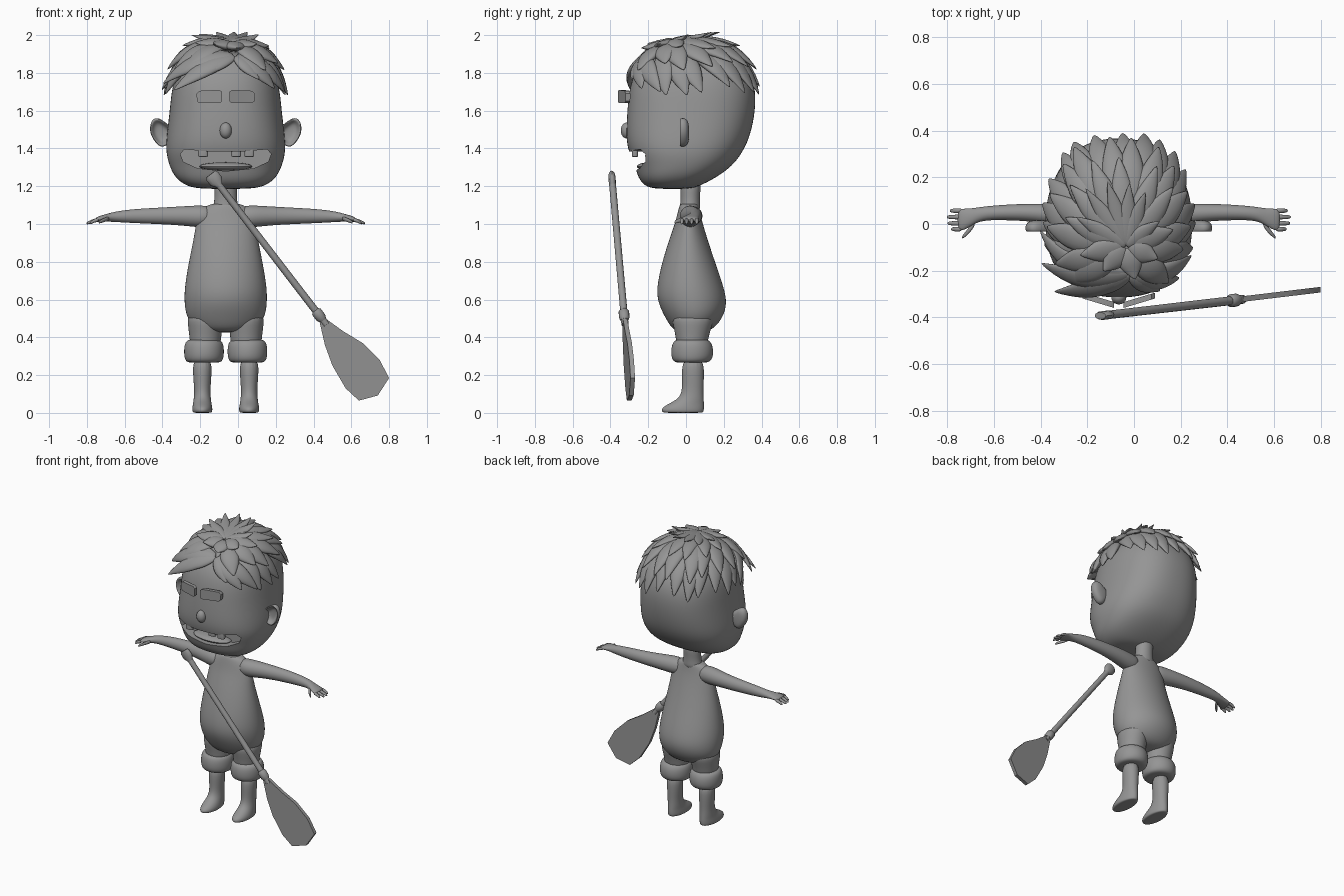
import bpy, bmesh, random
from math import sin, cos, tau, radians
from mathutils import Vector

random.seed(4)
if "Cube" in bpy.data.objects:
    bpy.data.objects.remove(bpy.data.objects["Cube"])

grey = bpy.data.materials.new("clay_grey")
grey.use_nodes = True
grey.diffuse_color = (0.3, 0.3, 0.3, 1)
grey.node_tree.nodes["Principled BSDF"].inputs["Base Color"].default_value = (0.3, 0.3, 0.3, 1)
CX = -0.065  # body centre line


def activate(ob):
    bpy.ops.object.select_all(action='DESELECT')
    ob.select_set(True)
    bpy.context.view_layer.objects.active = ob


def finish(name, bm, subdiv=0, angle=40):
    bmesh.ops.recalc_face_normals(bm, faces=bm.faces)
    me = bpy.data.meshes.new(name)
    bm.to_mesh(me)
    bm.free()
    me.materials.append(grey)
    ob = bpy.data.objects.new(name, me)
    bpy.context.collection.objects.link(ob)
    activate(ob)
    if subdiv:
        ob.modifiers.new("smooth", 'SUBSURF').levels = subdiv
        bpy.ops.object.modifier_apply(modifier="smooth")
    bpy.ops.object.shade_smooth_by_angle(angle=radians(angle))
    return ob


def skin(bm, loops):
    rings = [[bm.verts.new(p) for p in loop] for loop in loops]
    for a, b in zip(rings, rings[1:]):
        for i in range(len(a)):
            j = (i + 1) % len(a)
            bm.faces.new((a[i], a[j], b[j], b[i]))
    bm.faces.new(rings[0])
    bm.faces.new(rings[-1])


def loft(name, rings, axis='z', n=16, power=2.0, subdiv=2):
    """Each ring: position on the axis, then centre and radius of both other axes."""
    loops = []
    for t, a, b, ra, rb in rings:
        loop = []
        for i in range(n):
            c, s = cos(tau * i / n), sin(tau * i / n)
            k = (abs(c) ** power + abs(s) ** power) ** (-1 / power)
            u, v = a + ra * c * k, b + rb * s * k
            loop.append((u, v, t) if axis == 'z' else (t, u, v))
        loops.append(loop)
    bm = bmesh.new()
    skin(bm, loops)
    return finish(name, bm, subdiv)


def stack(x, rows):
    """Rows of height, half width, front and back turned into rings."""
    return [(z, x, (f + b) / 2, w, (b - f) / 2) for z, w, f, b in rows]


def prism(name, outline, y0, y1, slope=0.0, subdiv=0):
    """Front outline extruded in depth; slope swings it round the vertical."""
    x0 = outline[0][0]
    bm = bmesh.new()
    skin(bm, [[(x, y + slope * (x - x0), z) for x, z in outline] for y in (y0, y1)])
    return finish(name, bm, subdiv)


def ball(name, loc, size):
    bm = bmesh.new()
    bmesh.ops.create_uvsphere(bm, u_segments=20, v_segments=12, radius=1)
    for v in bm.verts:
        v.co = Vector(loc) + v.co * Vector(size)
    return finish(name, bm)


# Head with an open, smiling mouth
head = loft("head", stack(CX, [
    (1.185, .13, -.16, .02), (1.2, .21, -.22, .07), (1.245, .27, -.255, .16), (1.31, .3, -.27, .25),
    (1.38, .318, -.305, .30), (1.46, .315, -.32, .34), (1.6, .297, -.312, .37),
    (1.74, .285, -.30, .37), (1.85, .24, -.25, .31), (1.92, .14, -.16, .2)]), n=24, power=2.5)
smile = [(-.24, 1.37), (-.225, 1.33), (-.15, 1.295), (0, 1.28), (.15, 1.295), (.225, 1.33),
         (.24, 1.37), (.22, 1.395), (.1, 1.385), (-.1, 1.385), (-.22, 1.395)]
cutter = prism("mouth_cutter", [(CX + x, z) for x, z in smile], -.5, -.17)
cutter.hide_render = True
activate(head)
cut = head.modifiers.new("mouth", 'BOOLEAN')
cut.operation, cut.object, cut.solver = 'DIFFERENCE', cutter, 'EXACT'
bpy.ops.object.modifier_apply(modifier="mouth")
bpy.data.objects.remove(cutter)
bpy.ops.object.shade_smooth_by_angle(angle=radians(40))

ball("tongue", (CX, -.19, 1.305), (.14, .07, .022))
ball("nose", (CX, -.315, 1.495), (.032, .03, .042))
for i, x in enumerate((-.185, -.01, .06)):
    loft(f"tooth_{i}", [(z, x, -.27, .026, .016) for z in (1.355, 1.36, 1.39, 1.4)], power=4, subdiv=1)

# Eyebrows, ears, arms and legs on both sides
for side, s in (("right", -1), ("left", 1)):
    def mx(x):
        return CX + s * x

    brow = [(.02, 1.65), (.03, 1.64), (.14, 1.64), (.152, 1.65), (.155, 1.69),
            (.14, 1.705), (.035, 1.71), (.02, 1.7)]
    prism(f"{side}_eyebrow", [(mx(x), z) for x, z in brow], -.36, -.335, .3 * s)

    # Ear: rounded shell with a dished front
    shell = [(.27, 1.5), (.32, 1.54), (.365, 1.57), (.4, 1.545), (.405, 1.48), (.37, 1.425), (.335, 1.4), (.29, 1.43)]
    mid = Vector((.34, 1.485))
    bm = bmesh.new()
    skin(bm, [[(mx(p.x), y, p.y) for p in (mid.lerp(Vector(q), f) for q in shell)]
              for f, y in ((.3, -.003), (.65, -.01), (.85, -.035), (1, -.03), (1, .0), (.6, .018))])
    finish(f"{side}_ear", bm, 2)

    loft(f"{side}_arm", [(mx(x), *r) for x, *r in [
        (.06, .02, 1.04, .05, .055), (.14, .02, 1.04, .06, .062), (.22, .035, 1.043, .052, .053),
        (.36, .05, 1.043, .04, .045), (.5, .05, 1.042, .034, .038), (.59, .045, 1.038, .03, .028),
        (.63, .03, 1.033, .038, .021), (.67, .018, 1.027, .05, .016), (.692, .018, 1.02, .045, .012)]],
        axis='x', n=12)
    for i, (y, tip) in enumerate(((.057, .725), (.03, .738), (.003, .735), (-.022, .72))):
        loft(f"{side}_finger_{i}", [(mx(.67), y, 1.022, .012, .012), (mx(.7), y, 1.018, .011, .011),
             (mx(tip - .008), y, 1.006, .009, .009), (mx(tip), y, 1.003, .005, .005)], axis='x', n=8, subdiv=1)
    loft(f"{side}_thumb", [(mx(.615), .01, 1.03, .018, .014), (mx(.64), -.025, 1.023, .016, .012),
         (mx(.665), -.052, 1.012, .01, .01), (mx(.673), -.058, 1.008, .005, .005)], axis='x', n=8, subdiv=1)

    loft(f"{side}_thigh", stack(mx(.108), [
        (.54, .1, -.08, .16), (.46, .094, -.07, .14), (.4, .085, -.055, .12), (.33, .08, -.05, .11)]))
    loft(f"{side}_cuff", stack(mx(.115), [
        (.265, .07, -.04, .1), (.27, .098, -.068, .13), (.3, .108, -.082, .148), (.35, .108, -.08, .146),
        (.38, .098, -.068, .13), (.39, .075, -.045, .11)]))
    loft(f"{side}_leg", stack(mx(.124), [
        (0, .04, -.11, .08), (.003, .054, -.13, .095), (.025, .055, -.133, .098), (.048, .05, -.095, .097),
        (.075, .046, -.04, .095), (.12, .043, -.02, .093), (.2, .05, -.024, .097), (.29, .052, -.02, .095)]))

# Torso and neck
loft("torso", stack(CX, [
    (.425, .10, -.04, .10), (.45, .17, -.08, .155), (.51, .212, -.115, .2), (.58, .222, -.15, .22),
    (.66, .222, -.16, .205), (.8, .198, -.128, .155), (.92, .172, -.09, .115), (1, .16, -.06, .09),
    (1.06, .145, -.045, .075), (1.1, .1, -.035, .07), (1.11, .06, -.025, .065)]), n=20)
loft("neck", stack(CX, [(1.06, .08, -.04, .08), (1.11, .062, -.03, .075), (1.16, .06, -.03, .075),
                        (1.25, .062, -.035, .085)]))

# Hair: pointed locks swept over a rounded scalp
SCALP_MID, SCALP_SIZE = Vector((CX, .03, 1.58)), Vector((.305, .345, .365))
LOCK_WIDTH = (.4, .75, .95, 1, .85, .5, .06)


def heading(az, elev):
    a, e = radians(az), radians(elev)
    return Vector((cos(a) * cos(e), sin(a) * cos(e), sin(e)))


def on_scalp(d, lift):
    k = sum(abs(c) ** 2.5 for c in d) ** (-1 / 2.5)
    return SCALP_MID + d * k * SCALP_SIZE + d * lift


def lock(bm, start, end, width, lift=.0, flick=.03):
    steps = len(LOCK_WIDTH)
    path = []
    for i in range(steps):
        t = i / (steps - 1)
        d = start.slerp(end, t)
        path.append((on_scalp(d, lift + flick * t ** 3), d))
    loops = []
    for i, (p, d) in enumerate(path):
        along = path[min(i + 1, steps - 1)][0] - path[max(i - 1, 0)][0]
        across = along.cross(d).normalized()
        up = across.cross(along).normalized()
        w = width * LOCK_WIDTH[i]
        loops.append([p + across * w * cos(tau * k / 8) + up * w * .45 * sin(tau * k / 8) for k in range(8)])
    skin(bm, loops)


bm = bmesh.new()
crown = Vector((.1, -.35, 1)).normalized()
# Layers: count, first and last direction, tip elevation, start, width, lift, flick
for count, a0, a1, elev, start, width, lift, flick in (
        (15, -18, 198, 17, .3, .066, .0, .03),
        (14, -50, 230, 34, .2, .068, .018, .03),
        (11, -75, 250, 52, .05, .06, .025, .04),
        (6, 0, 180, 66, .0, .04, .03, .06)):
    for i in range(count):
        az = a0 + (a1 - a0) * i / (count - 1) + random.uniform(-5, 5)
        end = heading(az, elev + random.uniform(-4, 4))
        lock(bm, crown.slerp(end, start), end, width, lift, flick)
# Fringe parted at the forehead
parting = heading(-78, 42)
for az, elev, width, flick in ((-172, 17, .06, .03), (-152, 20, .065, .06), (-134, 15, .06, .07),
                               (-118, 27, .05, .03), (-58, 25, .05, .02), (-42, 18, .06, .02),
                               (-25, 16, .06, .02)):
    lock(bm, parting.slerp(crown, .25), heading(az, elev), width, .015, flick)
finish("hair", bm, 1, 60)

# Paddle: shaft, knob grip, collar and flat blade
TOP, BOTTOM = Vector((-.13, -.392, 1.245)), Vector((.45, -.325, .49))


def rod(name, profile, n=12):
    axis = (BOTTOM - TOP).normalized()
    u = axis.cross(Vector((0, 1, 0))).normalized()
    v = axis.cross(u)
    bm = bmesh.new()
    skin(bm, [[TOP.lerp(BOTTOM, t) + (u * cos(tau * i / n) + v * sin(tau * i / n) * flat) * r
               for i in range(n)] for t, r, flat in profile])
    finish(name, bm)


rod("paddle_shaft", [(0, .018, 1), (1.03, .019, 1)])
rod("paddle_grip", [(-.025, .03, .5), (-.01, .038, .5), (.025, .038, .5), (.055, .018, 1)])
rod("paddle_collar", [(.93, .02, 1), (.94, .028, 1), (.98, .028, 1), (1, .02, 1)])
blade = [(.43, .49), (.46, .36), (.5, .25), (.57, .13), (.64, .065), (.74, .092), (.8, .185),
         (.75, .28), (.66, .37), (.56, .43), (.47, .495)]
prism("paddle_blade", blade, -.338, -.314, .12)
